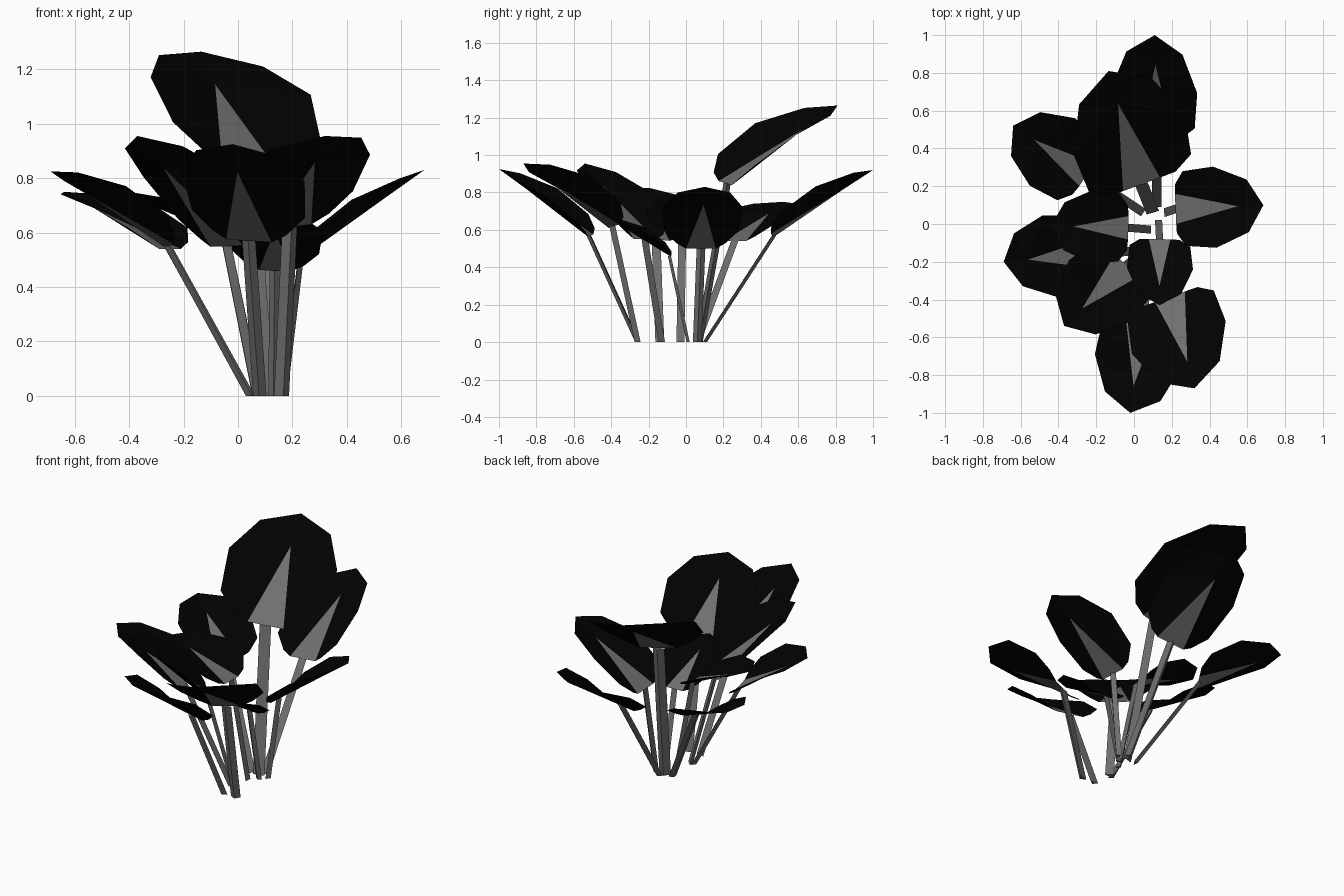
import bpy
import bmesh
import math
from mathutils import Vector, Matrix

default_cube = bpy.data.objects.get("Cube")
if default_cube:
    bpy.data.objects.remove(default_cube, do_unlink=True)


def make_material(name, value):
    material = bpy.data.materials.new(name)
    colour = (value, value, value, 1.0)
    material.use_nodes = True
    material.diffuse_color = colour
    shader = material.node_tree.nodes["Principled BSDF"]
    shader.inputs["Base Color"].default_value = colour
    shader.inputs["Roughness"].default_value = 0.9
    return material


leaf_black = make_material("leaf black", 0.0005)
stem_grey = make_material("stem grey", 0.16)


def add_object(name, bm, materials):
    mesh = bpy.data.meshes.new(name)
    bm.to_mesh(mesh)
    bm.free()
    for material in materials:
        mesh.materials.append(material)
    obj = bpy.data.objects.new(name, mesh)
    bpy.context.collection.objects.link(obj)
    return obj


# Half outline of a blade: fraction of length, then reach and lift
# as fractions of the half width
OUTLINE = [(0.03, 0.6, 0.1), (0.16, 0.92, 0.23), (0.52, 1.0, 0.28), (0.85, 0.65, 0.11)]
VEIN_LENGTH, VEIN_WIDTH = 0.71, 0.14


def add_leaf(name, base, tip, width, roll):
    """Cupped low-poly blade with a wedge-shaped grey vein."""
    length = (tip - base).length
    along = (tip - base).normalized()
    across = Vector((0, 0, 1)).cross(along).normalized()
    across = Matrix.Rotation(math.radians(roll), 3, along) @ across
    normal = along.cross(across)
    half = width / 2

    bm = bmesh.new()

    def point(u, v, lift):
        return bm.verts.new(base + along * u * length + across * v + normal * lift)

    vein_tip = point(VEIN_LENGTH, 0, 0)
    leaf_tip = point(1, 0, 0)
    corners = []
    for side in (1, -1):
        corner = point(0, side * VEIN_WIDTH * length, 0)
        corners.append(corner)
        heel, lobe, widest, shoulder = [
            point(u, side * v * half, lift * half) for u, v, lift in OUTLINE]
        for face in ((corner, heel, lobe), (corner, lobe, widest),
                     (corner, widest, vein_tip), (widest, shoulder, vein_tip),
                     (shoulder, leaf_tip, vein_tip)):
            bm.faces.new(face if side < 0 else face[::-1])
    vein = bm.faces.new((corners[0], corners[1], vein_tip))
    vein.material_index = 1
    add_object(name, bm, (leaf_black, stem_grey))


def add_stem(name, foot, top, heading, radius):
    """Three-sided stalk: broad across its leaf, ridged on the outer side."""
    out = Vector((heading.x, heading.y, 0)).normalized()
    across = Vector((-out.y, out.x, 0))
    section = [across * radius, across * -radius, out * radius * 0.9]
    bm = bmesh.new()
    low = [bm.verts.new(foot + corner) for corner in section]
    high = [bm.verts.new(top + corner) for corner in section]
    for i in range(3):
        j = (i + 1) % 3
        bm.faces.new((low[i], low[j], high[j], high[i]))
    bm.faces.new(low)
    bm.faces.new(high)
    bmesh.ops.recalc_face_normals(bm, faces=bm.faces)
    add_object(name, bm, (stem_grey,))


# Name, stem foot, blade base, blade tip, blade width, roll in degrees
plants = [
    ("tall_back", (0.10, 0.06), (0.04, 0.21, 0.85), (-0.135, 0.81, 1.265), 0.63, 7),
    ("far_back", (0.12, 0.09), (0.12, 0.46, 0.57), (0.11, 1.0, 0.92), 0.46, -8),
    ("back_right", (0.05, 0.06), (-0.25, 0.26, 0.54), (-0.64, 0.52, 0.75), 0.43, 0),
    ("outer_right", (0.05, -0.14), (-0.25, -0.16, 0.55), (-0.69, -0.2, 0.825), 0.44, 8),
    ("inner_right", (0.09, -0.03), (-0.03, -0.02, 0.58), (-0.44, -0.01, 0.75), 0.39, 0),
    ("front_right", (0.07, -0.13), (-0.04, -0.22, 0.55), (-0.37, -0.54, 0.955), 0.46, 2),
    ("inner_front", (0.13, 0.02), (0.135, -0.08, 0.46), (0.135, -0.43, 0.67), 0.35, -3),
    ("far_front", (0.08, -0.25), (0.04, -0.51, 0.57), (-0.02, -1.0, 0.925), 0.46, -5),
    ("front_left", (0.16, -0.25), (0.19, -0.385, 0.62), (0.32, -0.87, 0.955), 0.53, 8),
    ("left", (0.16, 0.06), (0.22, 0.08, 0.50), (0.685, 0.10, 0.83), 0.43, 0),
]

for name, foot, base, tip, width, roll in plants:
    foot, base, tip = Vector((*foot, 0)), Vector(base), Vector(tip)
    add_leaf(name + "_leaf", base, tip, width, roll)
    add_stem(name + "_stem", foot, base, tip - base, width * 0.054)
